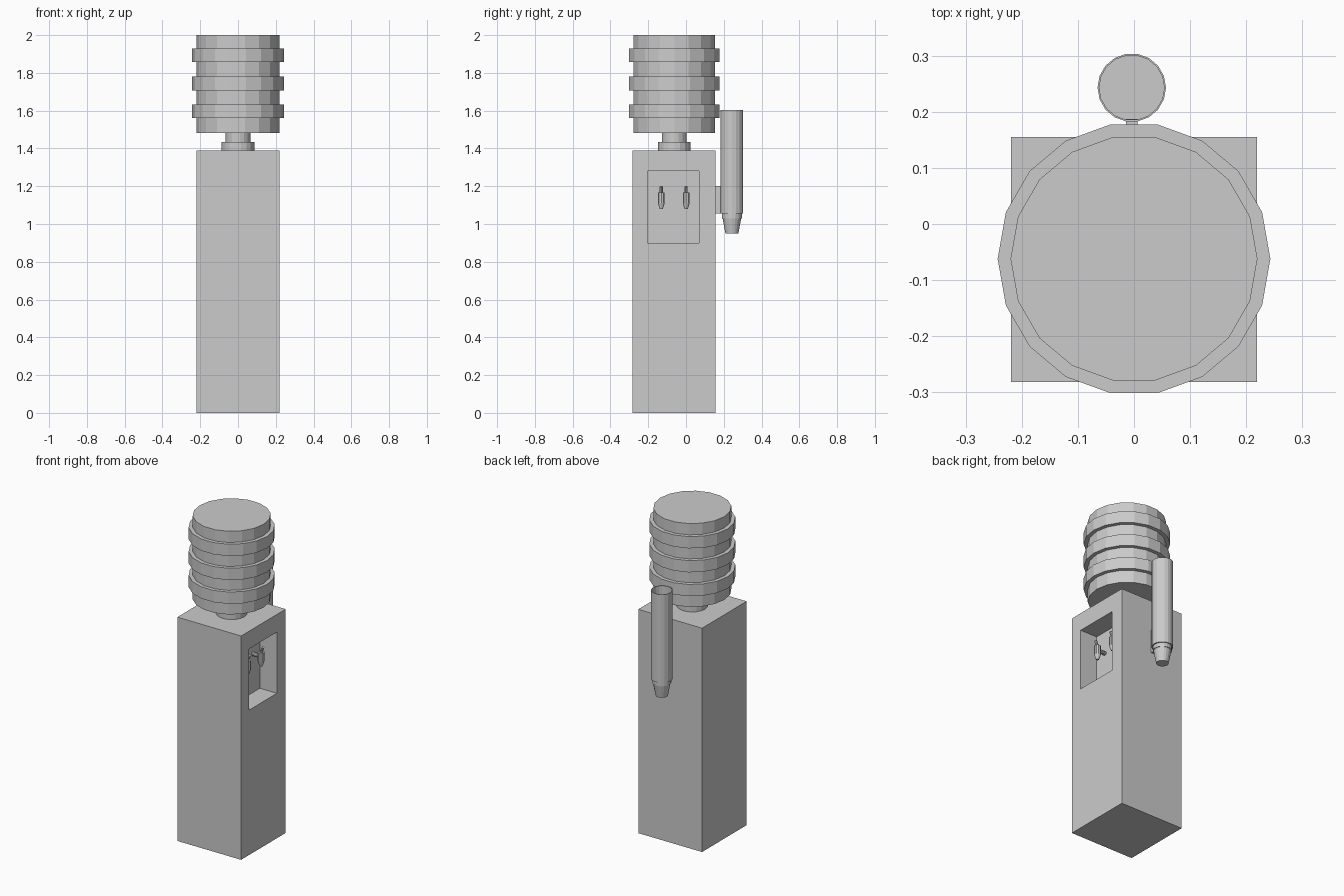
import bpy, bmesh, math
from mathutils import Vector, Matrix

if "Cube" in bpy.data.objects:
    bpy.data.objects.remove(bpy.data.objects["Cube"])


def finish(name, bm):
    bmesh.ops.recalc_face_normals(bm, faces=bm.faces[:])
    mesh = bpy.data.meshes.new(name)
    bm.to_mesh(mesh)
    bm.free()
    obj = bpy.data.objects.new(name, mesh)
    bpy.context.collection.objects.link(obj)
    return obj


def box(name, lo, hi):
    lo, hi = Vector(lo), Vector(hi)
    bm = bmesh.new()
    bmesh.ops.create_cube(bm, size=1, matrix=Matrix.Translation((lo + hi) / 2)
                          @ Matrix.Diagonal((*(hi - lo), 1)))
    return finish(name, bm)


def lathe(name, profile, centre, sides=18):
    """Spin (radius, z) points around a vertical axis and cap both ends."""
    bm = bmesh.new()
    rings = []
    for r, z in profile:
        rings.append([bm.verts.new((centre[0] + r * math.cos(math.tau * i / sides),
                                    centre[1] + r * math.sin(math.tau * i / sides), z))
                      for i in range(sides)])
    for a, b in zip(rings, rings[1:]):
        for i in range(sides):
            j = (i + 1) % sides
            bm.faces.new((a[i], a[j], b[j], b[i]))
    bm.faces.new(rings[0])
    bm.faces.new(rings[-1])
    return finish(name, bm)


def rod(name, start, end, radius, sides=10):
    start, end = Vector(start), Vector(end)
    axis = end - start
    bm = bmesh.new()
    bmesh.ops.create_cone(bm, cap_ends=True, segments=sides, radius1=radius,
                          radius2=radius, depth=axis.length,
                          matrix=Matrix.Translation((start + end) / 2)
                          @ axis.to_track_quat('Z', 'Y').to_matrix().to_4x4())
    return finish(name, bm)


# Cabinet with the tap recess cut into its +x side
cabinet = box("cabinet", (-0.219, -0.282, 0), (0.219, 0.155, 1.39))
cutter = box("recess_cutter", (0.102, -0.205, 0.90), (0.30, 0.069, 1.28))
cutter.hide_render = True
cut = cabinet.modifiers.new("recess", 'BOOLEAN')
cut.object = cutter
cut.operation = 'DIFFERENCE'
cut.solver = 'EXACT'
bpy.context.view_layer.objects.active = cabinet
bpy.ops.object.modifier_apply(modifier=cut.name)
bpy.data.objects.remove(cutter)

# Water bottle: collar, neck and ribbed barrel
profile = [(0.088, 1.39), (0.088, 1.435), (0.066, 1.435), (0.066, 1.483), (0.22, 1.483)]
for z in (1.56, 1.708, 1.857):
    profile += [(0.22, z), (0.243, z), (0.243, z + 0.073), (0.22, z + 0.073)]
profile.append((0.22, 2.0))
lathe("water_bottle", profile, (0, -0.062))

# Taps: nozzle, spout pipe to the recess wall, lever
for side, y in (("left", -0.131), ("right", 0.001)):
    lathe(f"{side}_tap_nozzle", [(0.009, 1.08), (0.019, 1.11), (0.019, 1.167)], (0.158, y), 10)
    rod(f"{side}_tap_pipe", (0.10, y, 1.14), (0.158, y, 1.14), 0.012)
    rod(f"{side}_tap_lever", (0.155, y, 1.16), (0.172, y, 1.198), 0.008, 8)

# Cup dispenser on the back: open tube, hanging cup and bracket
cup_centre = (-0.004, 0.243)
lathe("cup_tube", [(0.061, 1.055), (0.061, 1.603), (0.058, 1.603), (0.058, 1.06)], cup_centre)
lathe("paper_cup", [(0.035, 0.95), (0.05, 1.03), (0.054, 1.03), (0.054, 1.056)], cup_centre)
box("tube_bracket", (-0.014, 0.15, 1.055), (0.006, 0.187, 1.2))
